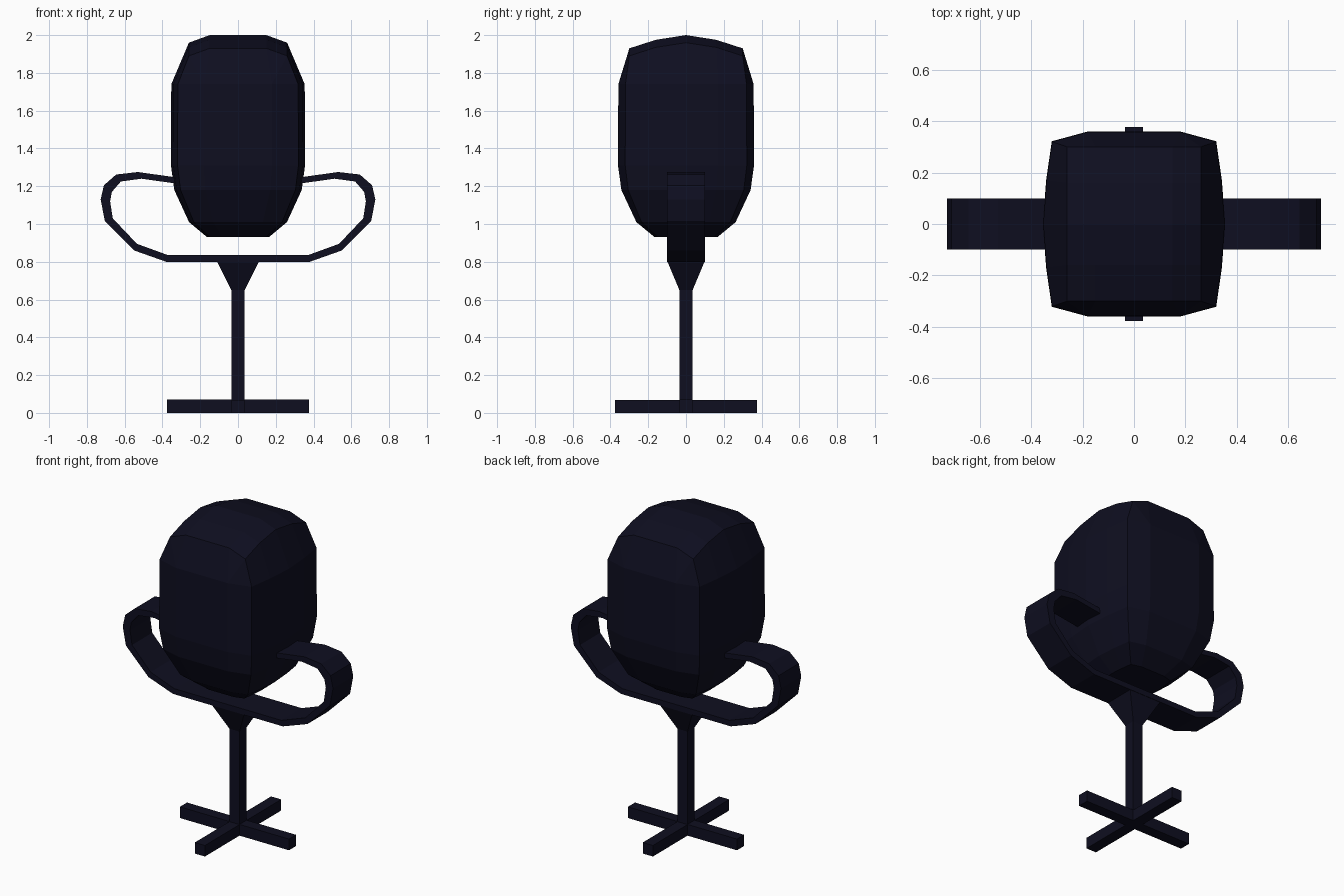
import bpy, bmesh

if "Cube" in bpy.data.objects:
    bpy.data.objects.remove(bpy.data.objects["Cube"])

navy = bpy.data.materials.new("dark navy")
navy.diffuse_color = (0.0045, 0.0045, 0.0145, 1)
navy.use_nodes = True
navy.node_tree.nodes["Principled BSDF"].inputs["Base Color"].default_value = navy.diffuse_color


def finish(name, bm):
    bmesh.ops.recalc_face_normals(bm, faces=bm.faces)
    me = bpy.data.meshes.new(name)
    bm.to_mesh(me)
    bm.free()
    me.materials.append(navy)
    ob = bpy.data.objects.new(name, me)
    bpy.context.collection.objects.link(ob)
    return ob


def frustum(name, bottom, top, z0, z1):
    """Four-sided block with (half x, half y) at each end."""
    bm = bmesh.new()
    rings = [[bm.verts.new((sx * h[0], sy * h[1], z))
              for sx, sy in ((-1, -1), (1, -1), (1, 1), (-1, 1))]
             for h, z in ((bottom, z0), (top, z1))]
    bm.faces.new(rings[0])
    bm.faces.new(rings[1])
    for i in range(4):
        j = (i + 1) % 4
        bm.faces.new((rings[0][i], rings[0][j], rings[1][j], rings[1][i]))
    return finish(name, bm)


# Pod body: convex faceted shell from scaled cross-sections plus an arched top
section = [(0.18, 0.36), (0.32, 0.322), (0.342, 0.17), (0.355, 0.0)]
levels = [(0.93, 0.46), (1.01, 0.73), (1.18, 0.95), (1.31, 1.0), (1.74, 0.995)]
points = [(x * f, y * f, z) for z, f in levels for x, y in section]
for y, z in ((0.0, 2.0), (0.16, 1.975), (0.3, 1.93)):
    points += [(0.15, y, z), (0.26, y, z - 0.04)]
bm = bmesh.new()
for p in {(sx * x, sy * y, z) for x, y, z in points for sx in (-1, 1) for sy in (-1, 1)}:
    bm.verts.new(p)
bmesh.ops.remove_doubles(bm, verts=bm.verts, dist=0.0001)
bmesh.ops.convex_hull(bm, input=bm.verts)
bmesh.ops.dissolve_limit(bm, angle_limit=0.02, verts=bm.verts, edges=bm.edges)
finish("pod_body", bm)

# Armrest band: outer and inner outlines for one side, mirrored, then widened in y
outer = [(0.38, 0.80), (0.55, 0.86), (0.705, 1.015), (0.727, 1.13),
         (0.71, 1.205), (0.645, 1.262), (0.53, 1.275), (0.30, 1.243)]
inner = [(0.37, 0.835), (0.535, 0.895), (0.663, 1.03), (0.677, 1.12),
         (0.668, 1.17), (0.62, 1.225), (0.51, 1.24), (0.30, 1.21)]
pairs = list(zip(outer, inner))
path = [((-o[0], o[1]), (-i[0], i[1])) for o, i in reversed(pairs)] + pairs
bm = bmesh.new()
rings = [[bm.verts.new((p[0], y, p[1])) for p, y in
          ((o, -0.1), (o, 0.1), (i, 0.1), (i, -0.1))] for o, i in path]
for a, b in zip(rings, rings[1:]):
    for k in range(4):
        n = (k + 1) % 4
        bm.faces.new((a[k], a[n], b[n], b[k]))
bm.faces.new(rings[0])
bm.faces.new(rings[-1])
finish("armrest_band", bm)

# Flared mount, post and crossed feet
frustum("flared_mount", (0.035, 0.035), (0.113, 0.1), 0.65, 0.805)
frustum("post", (0.035, 0.035), (0.035, 0.035), 0.0, 0.66)
frustum("foot_bar_x", (0.377, 0.035), (0.377, 0.035), 0.0, 0.07)
frustum("foot_bar_y", (0.035, 0.377), (0.035, 0.377), 0.0, 0.069)
